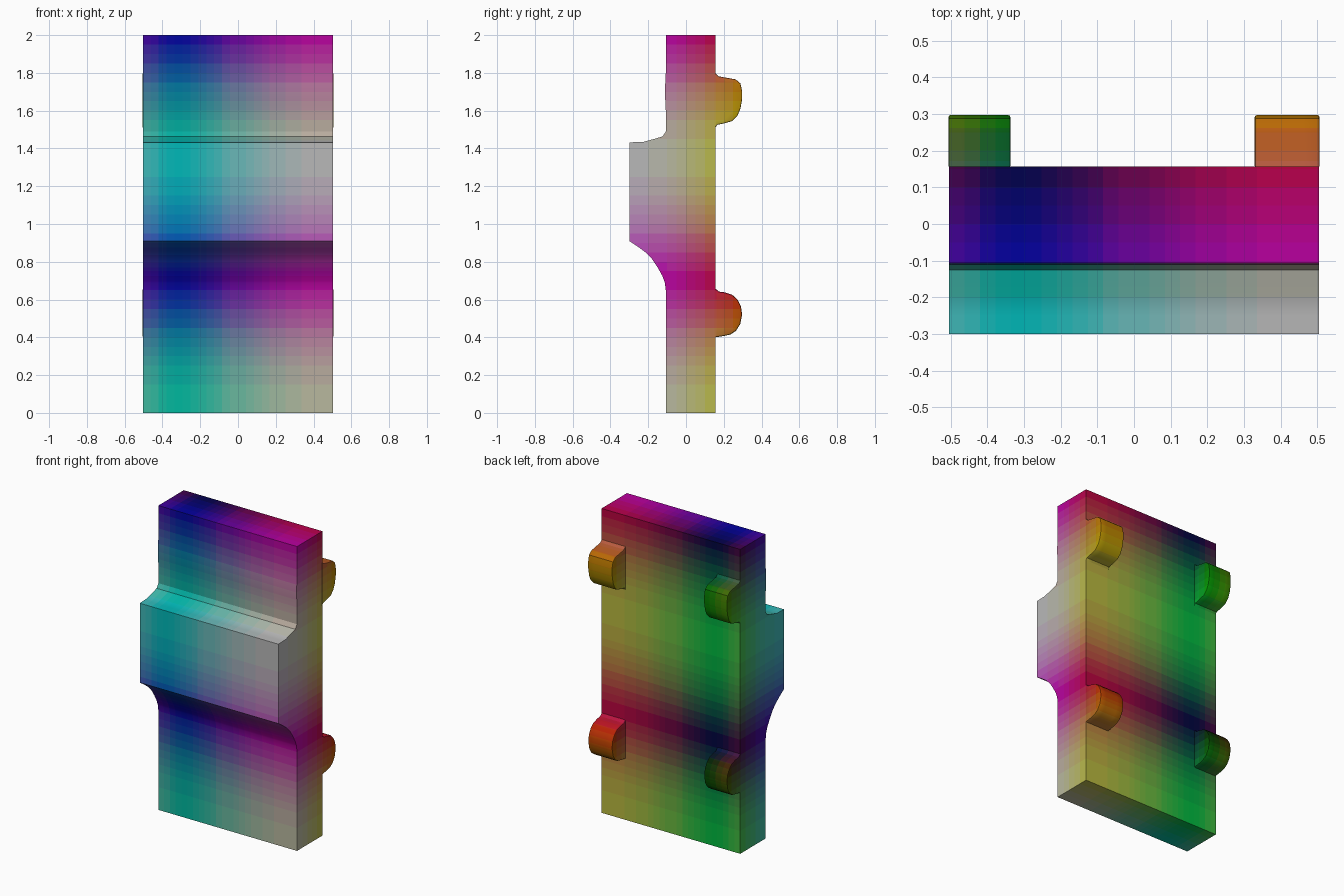
import bpy, bmesh, math

if "Cube" in bpy.data.objects:
    bpy.data.objects.remove(bpy.data.objects["Cube"])

PALETTE = {}
LEVELS = 14


def tint(p):
    # Colour gradient that follows position: red over x, green over z, blue over y
    r = abs(math.sin(math.pi * (p.x + 0.31) / 1.6))
    g = abs(math.sin(math.pi * (p.z - 0.7) / 1.3))
    b = max(0.0, math.cos((p.y + 0.3) / 0.6 * math.pi / 2))
    return tuple(round(c * LEVELS) for c in (r, g, b))


def material(key):
    if key not in PALETTE:
        mat = bpy.data.materials.new("paint_%d_%d_%d" % key)
        mat.diffuse_color = [(0.72 * c / LEVELS) ** 2.2 for c in key] + [1.0]
        mat.use_nodes = True
        mat.node_tree.nodes["Principled BSDF"].inputs["Base Color"].default_value = mat.diffuse_color
        PALETTE[key] = mat
    return PALETTE[key]


def slice_up(bm, axis, step, lo, hi):
    # Parallel cuts so the gradient has faces to sit on
    normal = [0, 0, 0]
    normal[axis] = 1
    for i in range(1, int(round((hi - lo) / step))):
        point = [0, 0, 0]
        point[axis] = lo + i * step
        bmesh.ops.bisect_plane(bm, geom=bm.verts[:] + bm.edges[:] + bm.faces[:],
                               plane_co=point, plane_no=normal, dist=1e-5)


def extrude_profile(name, profile, x0, x1, bevel):
    # Side profile of (y, z) points pulled along x, with softened end edges
    bm = bmesh.new()
    face = bm.faces.new([bm.verts.new((x0, y, z)) for y, z in profile])
    ext = bmesh.ops.extrude_face_region(bm, geom=[face])
    moved = [g for g in ext["geom"] if isinstance(g, bmesh.types.BMVert)]
    bmesh.ops.translate(bm, verts=moved, vec=(x1 - x0, 0, 0))
    bmesh.ops.recalc_face_normals(bm, faces=bm.faces[:])
    if bevel:
        rim = [e for e in bm.edges if abs(e.verts[0].co.x - e.verts[1].co.x) < 1e-6]
        bmesh.ops.bevel(bm, geom=rim, offset=bevel, segments=2, profile=0.5,
                        affect='EDGES', clamp_overlap=True)
    slice_up(bm, 0, 0.042, -0.504, 0.504)
    slice_up(bm, 1, 0.05, -0.3, 0.3)
    slice_up(bm, 2, 0.05, 0.0, 2.0)

    mesh = bpy.data.meshes.new(name)
    slots = {}
    for f in bm.faces:
        key = tint(f.calc_center_median())
        if key not in slots:
            slots[key] = len(slots)
            mesh.materials.append(material(key))
        f.material_index = slots[key]
    bm.to_mesh(mesh)
    bm.free()
    obj = bpy.data.objects.new(name, mesh)
    bpy.context.collection.objects.link(obj)
    bpy.ops.object.select_all(action='DESELECT')
    obj.select_set(True)
    bpy.context.view_layer.objects.active = obj
    bpy.ops.object.shade_smooth_by_angle(angle=math.radians(30))
    return obj


# Car body with cabin, standing on end: nose down, roof to the front
body = [(-0.107, 0.0), (0.157, 0.0), (0.157, 2.0), (-0.107, 2.0),
        (-0.107, 1.8), (-0.112, 1.7), (-0.107, 1.6), (-0.107, 1.49),
        (-0.125, 1.463), (-0.17, 1.45), (-0.225, 1.435), (-0.3, 1.432),
        (-0.3, 0.91), (-0.255, 0.88), (-0.215, 0.85), (-0.18, 0.815),
        (-0.15, 0.77), (-0.125, 0.725), (-0.112, 0.69), (-0.107, 0.65)]
extrude_profile("car_body", body, -0.504, 0.504, 0)

# Wheels: half-round stubs with a flared root, one outline per axle
front_wheel = [(0.153, 0.40), (0.20, 0.407), (0.235, 0.415), (0.265, 0.435),
               (0.287, 0.47), (0.297, 0.52), (0.291, 0.565), (0.272, 0.60),
               (0.245, 0.625), (0.205, 0.638), (0.175, 0.642), (0.153, 0.66)]
rear_wheel = [(0.153, 1.505), (0.165, 1.525), (0.20, 1.532), (0.245, 1.545),
              (0.272, 1.572), (0.288, 1.61), (0.297, 1.66), (0.297, 1.705),
              (0.288, 1.745), (0.262, 1.766), (0.21, 1.775), (0.172, 1.782),
              (0.153, 1.80)]
for axle, outline in (("front", front_wheel), ("rear", rear_wheel)):
    for side, x0, x1 in (("left", -0.506, -0.337), ("right", 0.329, 0.506)):
        extrude_profile(f"{axle}_{side}_wheel", outline, x0, x1, 0.008)
